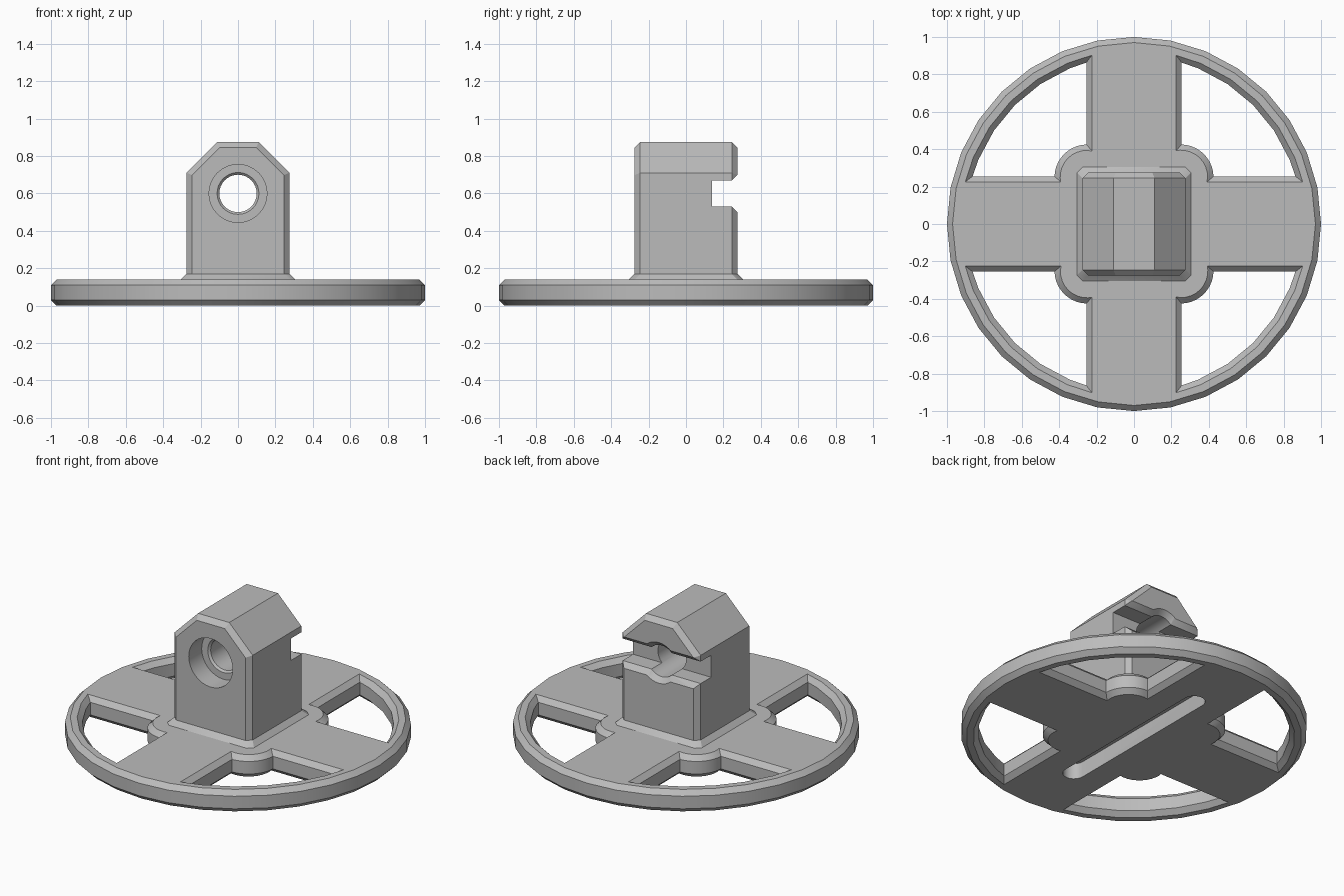
import bpy, bmesh, math
from mathutils import Vector

cube = bpy.data.objects.get("Cube")
if cube:
    bpy.data.objects.remove(cube, do_unlink=True)

grey = bpy.data.materials.new("plain_grey")
grey.use_nodes = True
COLOUR = (0.5, 0.5, 0.5, 1)
grey.diffuse_color = COLOUR
grey.node_tree.nodes["Principled BSDF"].inputs["Base Color"].default_value = COLOUR

SEG = 32        # sides of round parts
CH = 0.03       # chamfer size
THICK = 0.14    # plate thickness
HALF = 0.275    # half width of the upright block
HOLE_Z = 0.6


def loft(name, rings):
    """Closed solid through rings that share one point count."""
    bm = bmesh.new()
    loops = [[bm.verts.new(p) for p in ring] for ring in rings]
    for a, b in zip(loops, loops[1:]):
        for i in range(len(a)):
            j = (i + 1) % len(a)
            bm.faces.new((a[i], a[j], b[j], b[i]))
    bm.faces.new(loops[0])
    bm.faces.new(loops[-1])
    bmesh.ops.recalc_face_normals(bm, faces=bm.faces)
    mesh = bpy.data.meshes.new(name)
    bm.to_mesh(mesh)
    bm.free()
    mesh.materials.append(grey)
    obj = bpy.data.objects.new(name, mesh)
    bpy.context.collection.objects.link(obj)
    return obj


def activate(obj):
    bpy.ops.object.select_all(action='DESELECT')
    obj.select_set(True)
    bpy.context.view_layer.objects.active = obj


def cut(obj, cutter):
    """Subtract the cutter from the object and discard it."""
    cutter.hide_render = True
    mod = obj.modifiers.new("cut", 'BOOLEAN')
    mod.operation = 'DIFFERENCE'
    mod.solver = 'EXACT'
    mod.object = cutter
    activate(obj)
    bpy.ops.object.modifier_apply(modifier=mod.name)
    bpy.data.objects.remove(cutter, do_unlink=True)


def finish(obj):
    activate(obj)
    bpy.ops.object.shade_smooth_by_angle(angle=math.radians(30))


def arc(cx, cy, r, start, end, steps):
    angles = [start + (end - start) * i / steps for i in range(steps + 1)]
    return [(cx + r * math.cos(t), cy + r * math.sin(t)) for t in angles]


def circle(r):
    return arc(0, 0, r, 0, math.tau, SEG)[:-1]


# Round plate with chamfered rims
plate = loft("base_plate", [[(x, y, z) for x, y in circle(r)] for z, r in
             [(0, 1 - CH), (CH, 1), (THICK - CH, 1), (THICK, 1 - CH)]])


# Quarter openings between the spokes, with rounded lobes near the middle
def opening_outline(e):
    arm, rim, lobe, c = 0.225 + e, 0.93 - e, 0.145 + e, 0.25
    t = math.asin(arm / rim)
    outer = arc(0, 0, rim, math.pi / 8, math.pi * 3 / 8, 4)
    outer = [(rim * math.cos(t), arm)] + outer + [(arm, rim * math.cos(t))]
    s = math.asin((arm - c) / lobe)
    return outer + arc(c, c, lobe, math.pi / 2 - s, s, 10)


def turned(p, k):
    for _ in range(k):
        p = (-p[1], p[0])
    return p


levels = [(-0.01, -0.01), (CH, CH), (THICK - CH, CH), (THICK + 0.01, -0.01)]
for k in range(4):
    cut(plate, loft("opening_cutter", [[(*turned(p, k), z) for p in opening_outline(e)]
                                       for z, e in levels]))

# Long rounded slot in the underside
w, half_len = 0.065, 0.54
slot = arc(0, half_len, w, 0, math.pi, 10) + arc(0, -half_len, w, math.pi, math.tau, 10)
cut(plate, loft("slot_cutter", [[(x, y, z) for x, y in slot] for z in (-0.05, 0.1)]))
finish(plate)


# Upright block with sloping shoulders and chamfered front and back
def block_outline(e):
    side = [(HALF - e, 0.13), (HALF - e, 0.71 - 0.4 * e), (0.11 - 0.4 * e, 0.875 - e)]
    return side + [(-x, z) for x, z in reversed(side)]


block = loft("upright_block", [[(x, y, z) for x, z in block_outline(e)] for y, e in
             [(-HALF, CH), (CH - HALF, 0), (HALF - CH, 0), (HALF, CH)]])

# Cross notch in the back, with chamfered lips
notch = [(0.14, 0.07), (HALF - CH, 0.07), (HALF + 0.02, 0.12)]
notch += [(y, -h) for y, h in reversed(notch)]
cut(block, loft("notch_cutter", [[(x, y, HOLE_Z + h) for y, h in notch]
                                 for x in (-0.4, 0.4)]))

# Stepped bore from front to back
bore = [(-0.3, 0.155), (-0.145, 0.155), (-0.145, 0.112), (-0.133, 0.1),
        (HALF - CH, 0.1), (HALF + 0.02, 0.15)]
cut(block, loft("bore_cutter", [[(x, y, HOLE_Z + z) for x, z in circle(r)]
                                for y, r in bore]))
finish(block)


# Sloped collar at the foot of the block
def collar_outline(h, c=0.03):
    corner = [(h, h - c), (h - c, h)]
    return [turned(p, k) for k in range(4) for p in corner]


collar = loft("foot_collar", [[(x, y, z) for x, y in collar_outline(h)] for z, h in
              [(THICK - 0.01, HALF + CH), (THICK, HALF + CH), (THICK + CH, HALF)]])
finish(collar)
